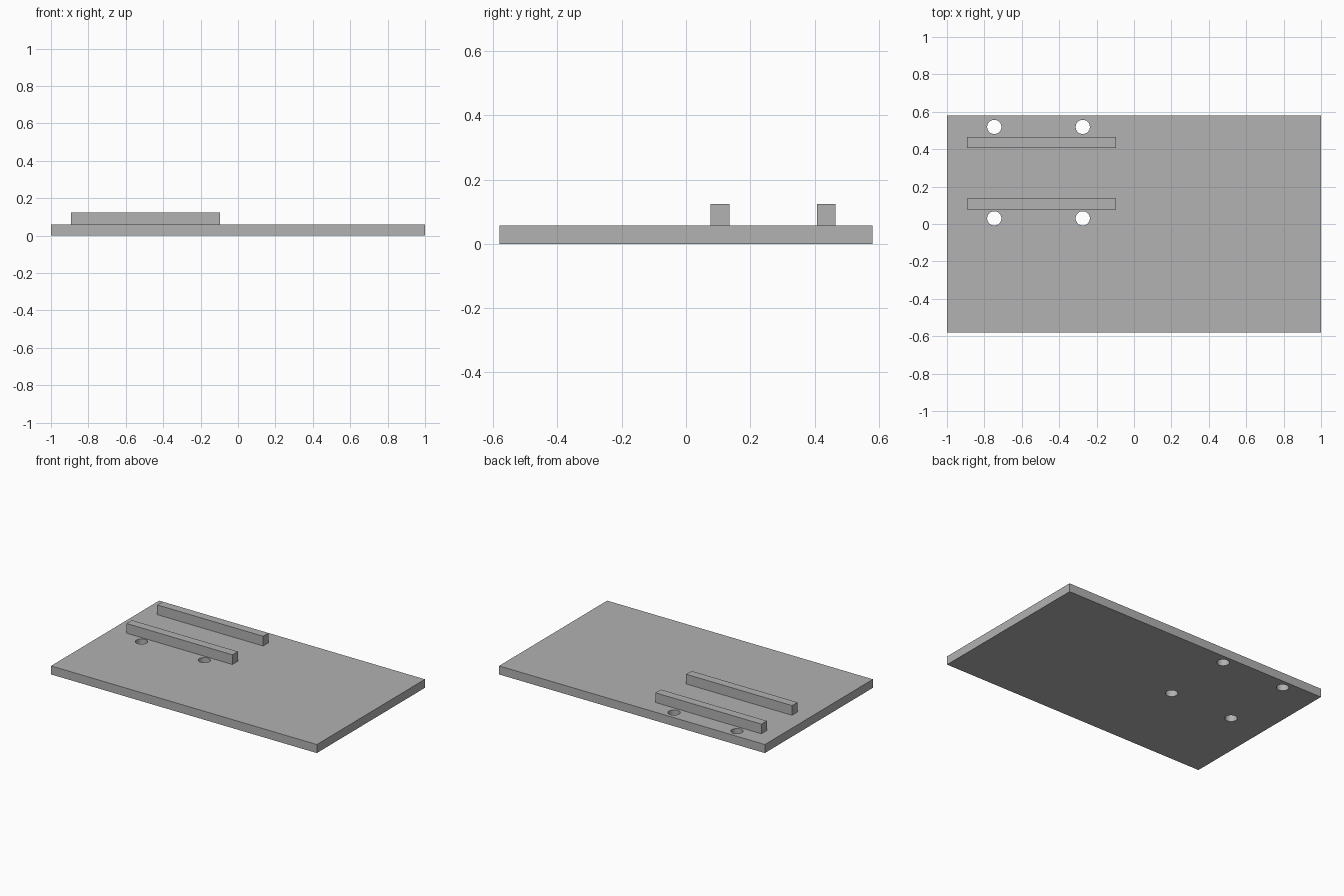
import bpy
import math

if "Cube" in bpy.data.objects:
    bpy.data.objects.remove(bpy.data.objects["Cube"], do_unlink=True)

GREY = (0.445, 0.445, 0.445, 1.0)
PLATE_TOP = 0.058
RAIL_TOP = 0.124

grey = bpy.data.materials.new("light_grey")
grey.use_nodes = True
grey.diffuse_color = GREY
grey.node_tree.nodes["Principled BSDF"].inputs["Base Color"].default_value = GREY


def box(name, low, high):
    """Axis-aligned box between two corners."""
    centre = [(a + b) / 2 for a, b in zip(low, high)]
    bpy.ops.mesh.primitive_cube_add(size=1, location=centre)
    obj = bpy.context.object
    obj.name = name
    obj.scale = [b - a for a, b in zip(low, high)]
    bpy.ops.object.transform_apply(location=False, rotation=False, scale=True)
    obj.data.materials.append(grey)
    return obj


def drill(target, x, y, radius):
    """Cut a vertical round hole right through the target."""
    bpy.ops.mesh.primitive_cylinder_add(vertices=48, radius=radius, depth=1, location=(x, y, 0))
    cutter = bpy.context.object
    cutter.data.materials.append(grey)
    cut = target.modifiers.new("hole", 'BOOLEAN')
    cut.operation = 'DIFFERENCE'
    cut.solver = 'EXACT'
    cut.object = cutter
    bpy.ops.object.select_all(action='DESELECT')
    bpy.context.view_layer.objects.active = target
    target.select_set(True)
    bpy.ops.object.modifier_apply(modifier=cut.name)
    bpy.data.objects.remove(cutter, do_unlink=True)


# Base plate with four mounting holes
plate = box("base_plate", (-1, -0.581, 0), (1, 0.581, PLATE_TOP))
for hole_x in (-0.747, -0.274):
    for hole_y in (0.03, 0.519):
        drill(plate, hole_x, hole_y, 0.038)
bpy.ops.object.shade_smooth_by_angle(angle=math.radians(30))

# Two parallel rails between the rows of holes
for name, y in (("front_rail", 0.077), ("back_rail", 0.407)):
    box(name, (-0.893, y, PLATE_TOP), (-0.096, y + 0.058, RAIL_TOP))
